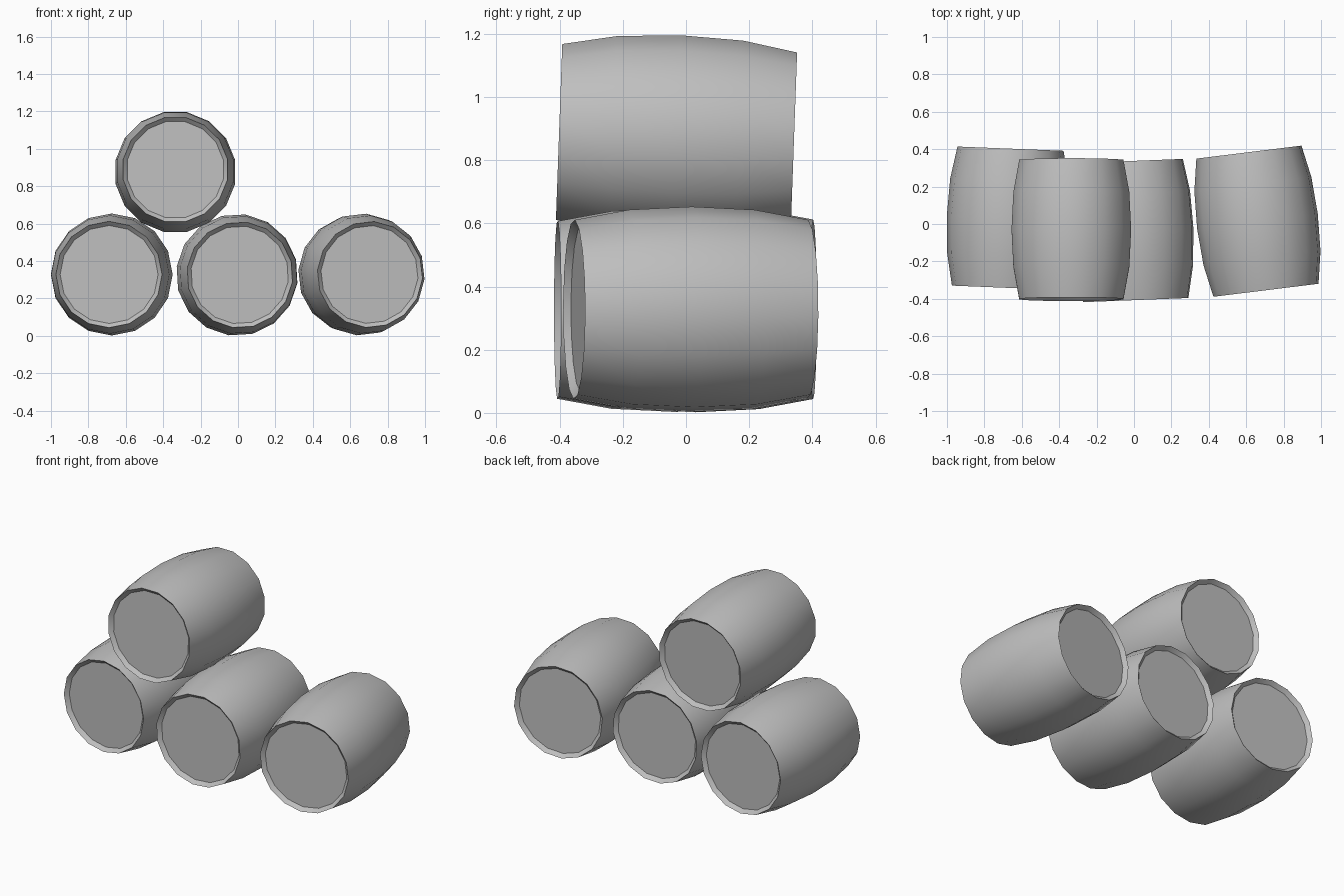
import bpy
import bmesh
import math
from mathutils import Euler

cube = bpy.data.objects.get("Cube")
if cube:
    bpy.data.objects.remove(cube, do_unlink=True)

SIDES = 16

grey = bpy.data.materials.new("plain_grey")
grey.use_nodes = True
colour = (0.52, 0.52, 0.52, 1)
grey.diffuse_color = colour
grey.node_tree.nodes["Principled BSDF"].inputs["Base Color"].default_value = colour

# Half profile from recessed lid over the lip to the middle: (distance along axis, radius)
half = [(0.35, 0.262), (0.372, 0.284), (0.2, 0.316)]
profile = [(-d, r) for d, r in half] + [(0, 0.326)] + [(d, r) for d, r in reversed(half)]


def barrel(name, location, pitch, yaw, roll):
    """Lathe the profile about the y axis, with recessed lids at both ends."""
    bm = bmesh.new()
    rings = []
    for y, r in profile:
        ring = []
        for i in range(SIDES):
            a = math.tau * (i + roll) / SIDES
            ring.append(bm.verts.new((r * math.sin(a), y, r * math.cos(a))))
        rings.append(ring)
    for a, b in zip(rings, rings[1:]):
        for i in range(SIDES):
            j = (i + 1) % SIDES
            bm.faces.new((a[i], a[j], b[j], b[i]))
    bm.faces.new(rings[0])
    bm.faces.new(rings[-1])
    bmesh.ops.recalc_face_normals(bm, faces=bm.faces)
    mesh = bpy.data.meshes.new(name)
    bm.to_mesh(mesh)
    bm.free()
    mesh.materials.append(grey)
    obj = bpy.data.objects.new(name, mesh)
    obj.location = location
    obj.rotation_euler = Euler((pitch, 0, yaw))
    bpy.context.collection.objects.link(obj)
    bpy.ops.object.select_all(action="DESELECT")
    obj.select_set(True)
    bpy.context.view_layer.objects.active = obj
    bpy.ops.object.shade_smooth_by_angle(angle=math.radians(30))


# Three barrels on the ground, one resting in the gap on top
barrel("right_barrel", (-0.675, 0.031, 0.328), 0, -0.04, 0)
barrel("middle_barrel", (-0.005, -0.035, 0.326), 0, 0.04, 0.35)
barrel("left_barrel", (0.66, 0.015, 0.328), 0, 0.123, 0.2)
barrel("top_barrel", (-0.335, -0.03, 0.876), -0.036, 0, 0.5)
